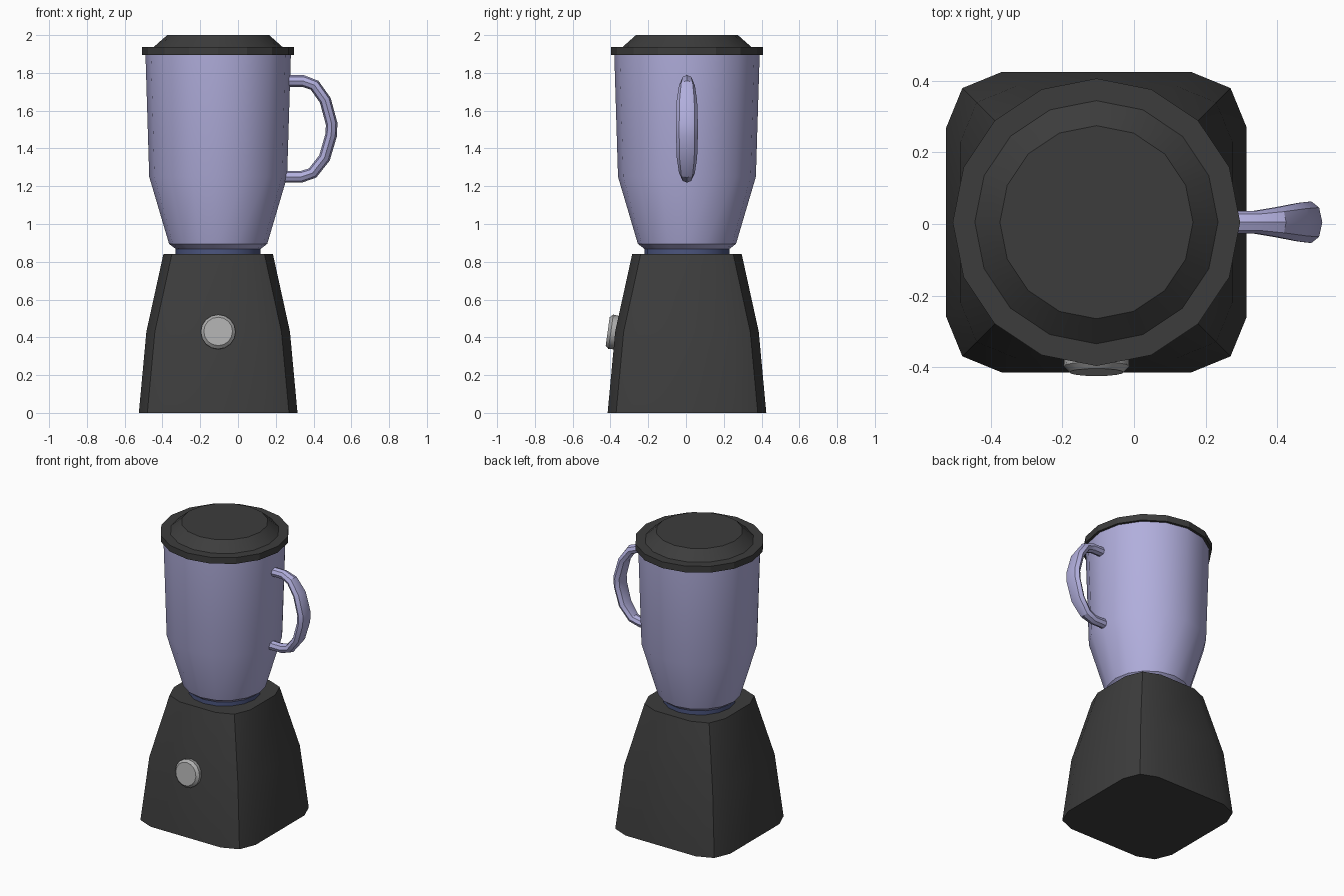
import bpy, bmesh, math
from mathutils import Matrix, Vector

if "Cube" in bpy.data.objects:
    bpy.data.objects.remove(bpy.data.objects["Cube"])

CX, CY = -0.105, 0.005   # axis of the body and jar


def material(name, rgb):
    m = bpy.data.materials.new(name)
    m.diffuse_color = (*rgb, 1)
    m.use_nodes = True
    m.node_tree.nodes["Principled BSDF"].inputs["Base Color"].default_value = m.diffuse_color
    return m


BLACK = material("matte black", (0.046, 0.046, 0.046))
LILAC = material("lilac glass", (0.44, 0.425, 0.72))
NAVY = material("navy collar", (0.07, 0.09, 0.21))
GREY = material("grey knob", (0.42, 0.42, 0.42))


def loft(name, rings, mat, matrix=Matrix(), smooth=None):
    """Skin a list of point rings and cap both ends."""
    bm = bmesh.new()
    loops = [[bm.verts.new(p) for p in ring] for ring in rings]
    n = len(loops[0])
    for a, b in zip(loops, loops[1:]):
        for i in range(n):
            j = (i + 1) % n
            bm.faces.new((a[i], a[j], b[j], b[i]))
    bm.faces.new(loops[0][::-1])
    bm.faces.new(loops[-1])
    bmesh.ops.recalc_face_normals(bm, faces=bm.faces)
    me = bpy.data.meshes.new(name)
    bm.to_mesh(me)
    bm.free()
    me.materials.append(mat)
    ob = bpy.data.objects.new(name, me)
    ob.matrix_world = matrix
    bpy.context.collection.objects.link(ob)
    if smooth:
        bpy.ops.object.select_all(action='DESELECT')
        ob.select_set(True)
        bpy.context.view_layer.objects.active = ob
        bpy.ops.object.shade_smooth_by_angle(angle=math.radians(smooth))
    return ob


def circle(r, z, n=16):
    return [(r * math.cos(math.tau * i / n), r * math.sin(math.tau * i / n), z)
            for i in range(n)]


def rounded_square(h, z):
    """Square of half-width h with two-step corners."""
    pts = []
    for k in range(4):
        rot = Matrix.Rotation(k * math.pi / 2, 3, 'Z')
        for x, y in ((h, h - 0.155), (h - 0.045, h - 0.045), (h - 0.155, h)):
            pts.append(rot @ Vector((x, y, z)))
    return pts


def turned(name, profile, mat, smooth=30):
    return loft(name, [circle(r, z) for r, z in profile], mat,
                Matrix.Translation((CX, CY, 0)), smooth)


# motor base
loft("motor_base", [rounded_square(h, z) for h, z in
                    ((0.42, 0), (0.38, 0.43), (0.29, 0.84))],
     BLACK, Matrix.Translation((CX, CY, 0)), 30)

# collar, jar and lid
turned("jar_collar", ((0.225, 0.83), (0.225, 0.875)), NAVY)
turned("jar", ((0.225, 0.868), (0.26, 0.895), (0.365, 1.25), (0.385, 1.90)), LILAC)
turned("lid", ((0.402, 1.895), (0.402, 1.938), (0.34, 1.938), (0.27, 2.0)), BLACK, 20)

# control knob, tilted to follow the sloping front
knob_matrix = (Matrix.Translation((CX, -0.383, 0.427))
               @ Matrix.Rotation(math.radians(90 - 8), 4, 'X'))
loft("control_knob", [circle(r, z) for r, z in
                      ((0.088, -0.03), (0.092, 0.015), (0.076, 0.032))],
     GREY, knob_matrix, 30)

# handle: octagonal section swept along a D-shaped path (x, z, half-depth)
path = [(0.25, 1.757, 0.032), (0.345, 1.757, 0.032), (0.405, 1.735, 0.042),
        (0.462, 1.655, 0.054), (0.496, 1.53, 0.058), (0.493, 1.47, 0.058),
        (0.458, 1.35, 0.054), (0.395, 1.27, 0.042), (0.335, 1.25, 0.032),
        (0.24, 1.25, 0.032)]
rings = []
for i, (x, z, w) in enumerate(path):
    a, b = path[max(i - 1, 0)], path[min(i + 1, len(path) - 1)]
    t = Vector((b[0] - a[0], 0, b[1] - a[1])).normalized()
    normal = Vector((-t.z, 0, t.x))
    rings.append([Vector((x, CY, z)) + normal * 0.031 * math.cos(k * math.pi / 4)
                  + Vector((0, w * math.sin(k * math.pi / 4), 0)) for k in range(8)])
loft("handle", rings, LILAC, smooth=30)
